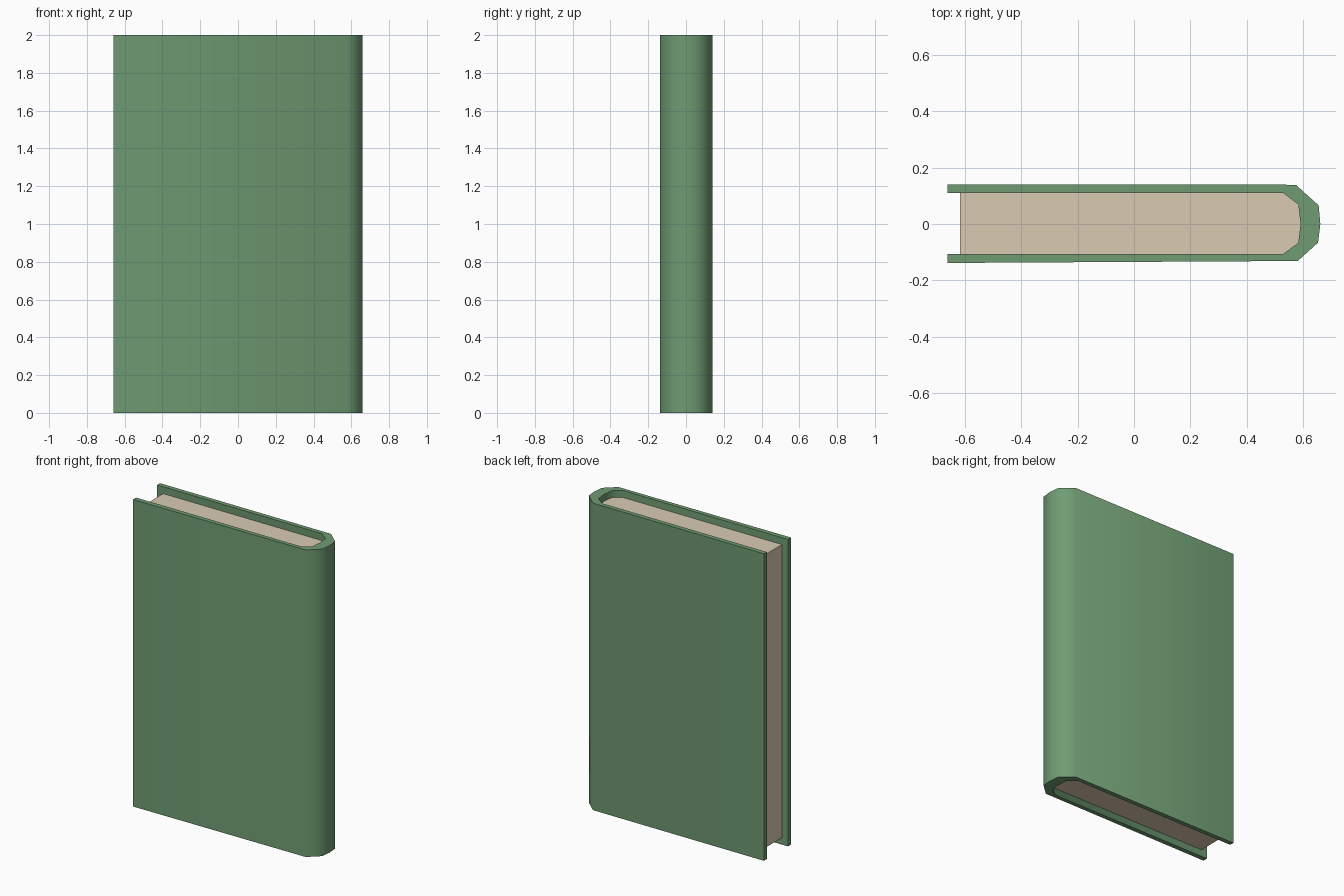
import bpy, bmesh, math

if "Cube" in bpy.data.objects:
    bpy.data.objects.remove(bpy.data.objects["Cube"])

def material(name, rgb):
    m = bpy.data.materials.new(name)
    m.diffuse_color = (*rgb, 1)
    m.use_nodes = True
    m.node_tree.nodes["Principled BSDF"].inputs["Base Color"].default_value = m.diffuse_color
    return m

def prism(name, profile, z0, z1, mat):
    """Extrude a closed top-view outline from z0 to z1."""
    bm = bmesh.new()
    face = bm.faces.new([bm.verts.new((x, y, z0)) for x, y in profile])
    ext = bmesh.ops.extrude_face_region(bm, geom=[face])
    verts = [g for g in ext["geom"] if isinstance(g, bmesh.types.BMVert)]
    bmesh.ops.translate(bm, verts=verts, vec=(0, 0, z1 - z0))
    bmesh.ops.recalc_face_normals(bm, faces=bm.faces)
    me = bpy.data.meshes.new(name)
    bm.to_mesh(me)
    bm.free()
    me.materials.append(mat)
    ob = bpy.data.objects.new(name, me)
    bpy.context.collection.objects.link(ob)
    bpy.ops.object.select_all(action='DESELECT')
    ob.select_set(True)
    bpy.context.view_layer.objects.active = ob
    bpy.ops.object.shade_smooth_by_angle(angle=math.radians(50))
    return ob

green = material("cover green", (0.16, 0.33, 0.17))
cream = material("page cream", (0.70, 0.60, 0.455))

# Outer and inner outlines of the wrapped cover, rounded at the spine (+x)
outer = [(-0.66, -0.138), (0.58, -0.131), (0.652, -0.066), (0.66, 0),
         (0.654, 0.066), (0.573, 0.139), (-0.66, 0.14)]
inner = [(-0.66, -0.106), (0.528, -0.106), (0.582, -0.067), (0.59, 0),
         (0.582, 0.069), (0.528, 0.11), (-0.66, 0.11)]

# Cover: full height shell, open at the fore edge
prism("cover", outer + inner[::-1], 0, 2, green)

# Page block: fills the shell, recessed at the fore edge, top and bottom
pages = [(max(x, -0.617), y) for x, y in inner]
prism("page_block", pages, 0.045, 1.955, cream)
